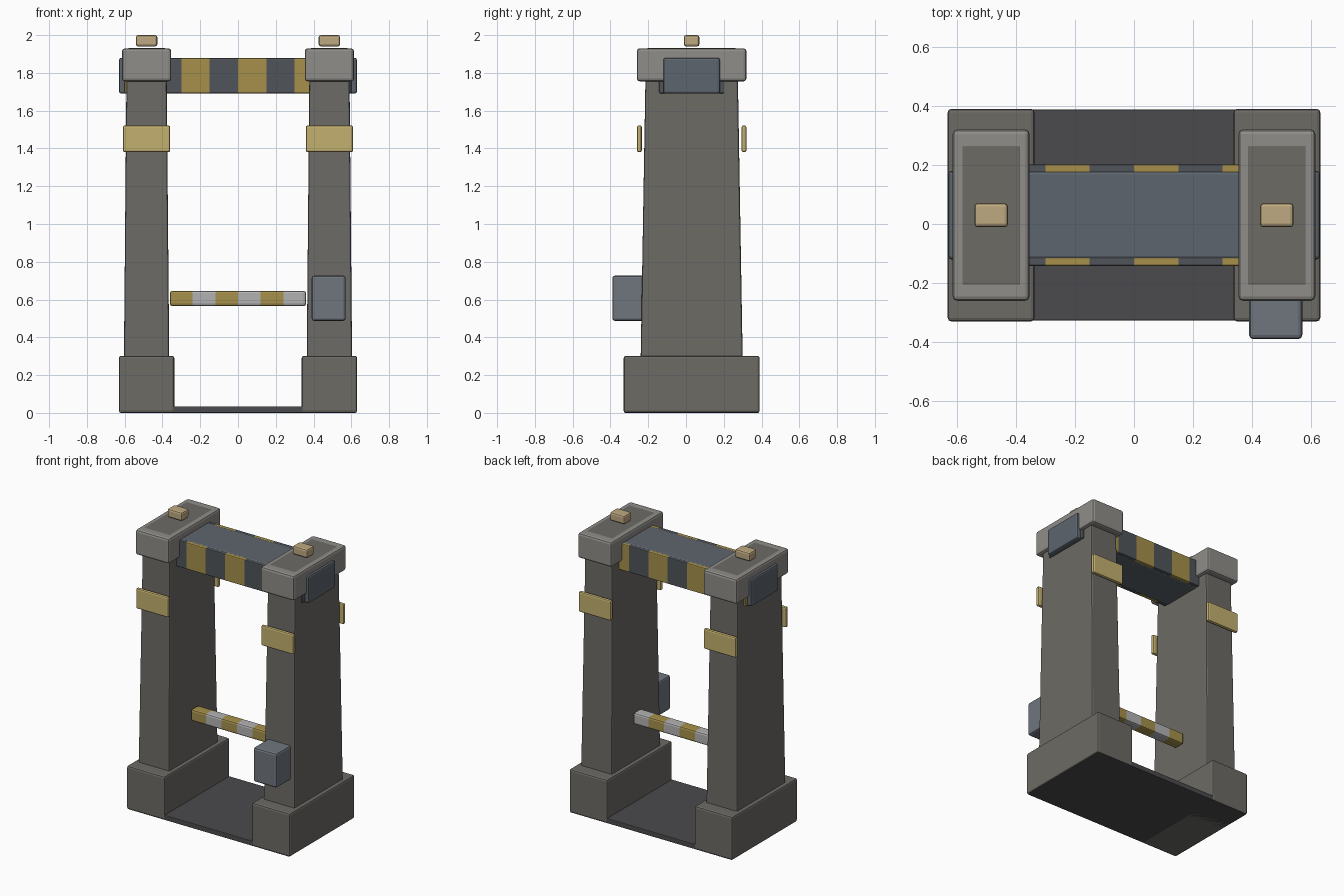
import bpy, bmesh
from mathutils import Vector

if "Cube" in bpy.data.objects:
    bpy.data.objects.remove(bpy.data.objects["Cube"])


def mat(name, r, g, b):
    m = bpy.data.materials.new(name)
    m.diffuse_color = (r, g, b, 1)
    m.use_nodes = True
    m.node_tree.nodes["Principled BSDF"].inputs["Base Color"].default_value = m.diffuse_color
    return m


STONE = mat("dark_stone", 0.15, 0.145, 0.13)
CAP = mat("light_stone", 0.28, 0.27, 0.25)
STEEL = mat("blue_steel", 0.11, 0.13, 0.155)
BOX = mat("box_steel", 0.16, 0.18, 0.21)
FLOOR = mat("floor_dark", 0.07, 0.07, 0.075)
BLACK = mat("stripe_dark", 0.08, 0.09, 0.10)
OCHRE = mat("stripe_yellow", 0.38, 0.28, 0.07)
BAND = mat("band_yellow", 0.55, 0.44, 0.16)
WHITE = mat("stripe_white", 0.45, 0.45, 0.45)
LAMP = mat("lamp_tan", 0.52, 0.40, 0.22)


def block(name, x, y, z, mats, bevel=0.01, taper=(0, 0), cuts=0):
    """Bevelled box from (min, max) ranges; taper pulls in the top;
    cuts slices it along x into alternating coloured stripes."""
    lo, hi = Vector((x[0], y[0], z[0])), Vector((x[1], y[1], z[1]))
    mid, size = (lo + hi) / 2, hi - lo
    bm = bmesh.new()
    bmesh.ops.create_cube(bm, size=1)
    for v in bm.verts:
        top = v.co.z > 0
        for i in range(3):
            s = size[i] - (2 * taper[i] if top and i < 2 else 0)
            v.co[i] = mid[i] + v.co[i] * s
    bmesh.ops.bevel(bm, geom=bm.edges[:], offset=bevel, segments=2,
                    profile=0.5, affect='EDGES', clamp_overlap=True)
    if cuts:
        step = size.x / cuts
        for k in range(1, cuts):
            bmesh.ops.bisect_plane(bm, geom=bm.verts[:] + bm.edges[:] + bm.faces[:],
                                   plane_co=(lo.x + k * step, 0, 0), plane_no=(1, 0, 0))
        for f in bm.faces:
            k = int((f.calc_center_median().x - lo.x) / step)
            f.material_index = min(k, cuts - 1) % 2
    me = bpy.data.meshes.new(name)
    bm.to_mesh(me)
    bm.free()
    for m in mats:
        me.materials.append(m)
    ob = bpy.data.objects.new(name, me)
    bpy.context.collection.objects.link(ob)
    return ob


def around(c, half):
    return (c - half, c + half)


CY = 0.03  # depth centre of the gate

# Floor plate joining the two feet
block("floor_plate", (-0.625, 0.625), around(CY, 0.357), (0, 0.035), [FLOOR], 0.004)

# Towers: foot, tapered pillar, cap, lamp and two marker bands each
for side, sx in (("left", -1), ("right", 1)):
    cx = 0.484 * sx
    block(side + "_foot", around(cx, 0.147), around(CY, 0.36), (0, 0.302), [STONE], 0.012)
    block(side + "_pillar", around(cx, 0.12), around(CY, 0.27), (0.29, 1.931), [STONE], 0.01,
          taper=(0.015, 0.028))
    block(side + "_cap", around(cx, 0.13), around(CY, 0.29), (1.755, 1.93), [CAP], 0.015)
    block(side + "_lamp", around(cx, 0.057), around(CY, 0.041), (1.94, 2.0), [LAMP], 0.012)
    for end, sy in (("front", -1), ("back", 1)):
        block(f"{side}_{end}_band", around(cx, 0.125), around(CY + 0.277 * sy, 0.013),
              (1.38, 1.522), [BAND], 0.01)

# Top beam with hazard stripes front and back
block("top_beam", (-0.63, 0.63), around(CY, 0.15), (1.69, 1.88), [STEEL], 0.012)
for end, sy in (("front", -1), ("back", 1)):
    block(end + "_stripes", (-0.6, 0.6), around(CY + 0.157 * sy, 0.015), (1.692, 1.878),
          [OCHRE, BLACK], 0.006, cuts=8)

# Low striped barrier bar
block("barrier_bar", (-0.36, 0.36), around(CY, 0.04), (0.566, 0.646), [OCHRE, WHITE],
      0.012, cuts=6)

# Control box on the right pillar
block("control_box", (0.39, 0.57), (-0.39, -0.22), (0.487, 0.727), [BOX], 0.014)
